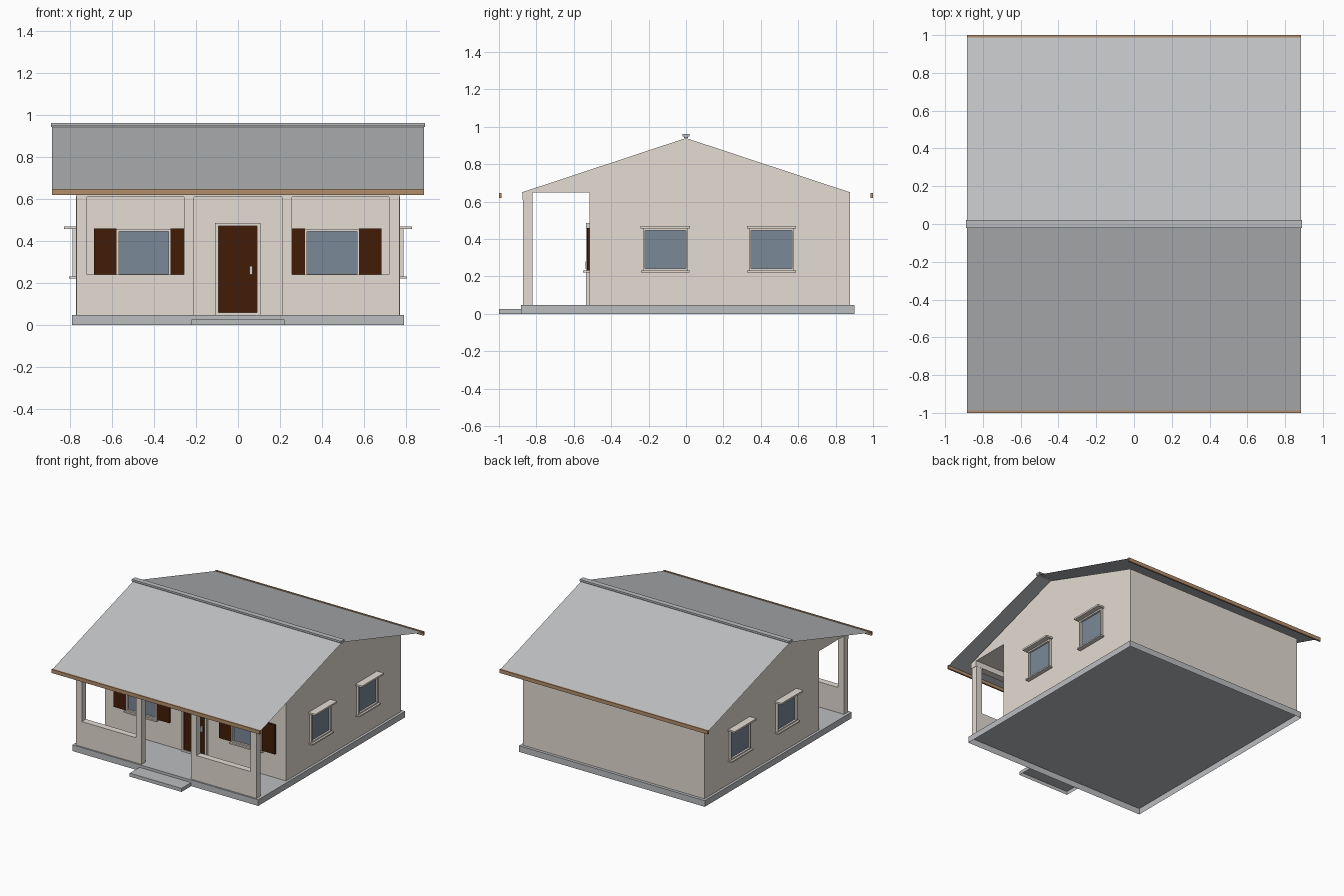
import bpy, bmesh

cube = bpy.data.objects.get("Cube")
if cube:
    bpy.data.objects.remove(cube, do_unlink=True)


def material(name, rgb):
    lin = [((c / 255 + 0.055) / 1.055) ** 2.4 for c in rgb] + [1]
    m = bpy.data.materials.new(name)
    m.use_nodes = True
    m.diffuse_color = lin
    m.node_tree.nodes["Principled BSDF"].inputs["Base Color"].default_value = lin
    return m


WALL = material("beige_plaster", (227, 220, 210))
ROOF = material("roof_grey", (191, 193, 195))
STONE = material("concrete_grey", (187, 189, 192))
WOOD = material("dark_wood", (66, 28, 7))
FASCIA = material("light_wood", (178, 143, 108))
GLASS = material("window_glass", (123, 136, 153))
METAL = material("handle_metal", (212, 212, 214))


def finish(name, bm, mat, open_bottom=False):
    bmesh.ops.recalc_face_normals(bm, faces=bm.faces)
    if open_bottom:
        low = min(v.co.z for v in bm.verts) + 0.001
        base = [f for f in bm.faces if all(v.co.z < low for v in f.verts)]
        bmesh.ops.delete(bm, geom=base, context="FACES")
    me = bpy.data.meshes.new(name)
    bm.to_mesh(me)
    bm.free()
    me.materials.append(mat)
    ob = bpy.data.objects.new(name, me)
    bpy.context.collection.objects.link(ob)
    return ob


def box(name, mat, xs, ys, zs, open_bottom=False):
    bm = bmesh.new()
    bmesh.ops.create_cube(bm, size=1)
    for v in bm.verts:
        for i, (a, b) in enumerate((xs, ys, zs)):
            v.co[i] = (a + b) / 2 + v.co[i] * (b - a)
    return finish(name, bm, mat, open_bottom)


def prism(name, mat, profile, half, open_bottom=False):
    """Extrude a (y, z) profile across the width of the house."""
    bm = bmesh.new()
    face = bm.faces.new([bm.verts.new((-half, y, z)) for y, z in profile])
    out = bmesh.ops.extrude_face_region(bm, geom=[face])["geom"]
    for v in out:
        if isinstance(v, bmesh.types.BMVert):
            v.co.x = half
    return finish(name, bm, mat, open_bottom)


FLOOR, EAVE, WALL_Y, FRONT = 0.047, 0.65, 0.877, -0.517

# Base slab and entrance step, hollow underneath
box("base_slab", STONE, (-0.79, 0.79), (-0.883, 0.9), (0, FLOOR), True)
box("entrance_step", STONE, (-0.22, 0.22), (-1, -0.883), (0, 0.027), True)

# House body, with the gable carried over the porch
prism("house_body", WALL, [(-WALL_Y, EAVE), (0, 0.94), (WALL_Y, EAVE),
                           (WALL_Y, FLOOR), (FRONT, FLOOR), (FRONT, EAVE)], 0.77, True)

# Roof sheet, ridge cap and eave boards
bm = bmesh.new()
rows = [[bm.verts.new((x, y, z)) for x in (-0.885, 0.885)]
        for y, z in ((-0.989, 0.642), (0, 0.946), (0.989, 0.642))]
for a, b in zip(rows, rows[1:]):
    bm.faces.new((a[0], a[1], b[1], b[0]))
finish("roof", bm, ROOF)
prism("ridge_cap", STONE, [(-0.02, 0.962), (0.02, 0.962), (0.02, 0.948), (0.012, 0.948),
                           (0.012, 0.941), (-0.012, 0.941), (-0.012, 0.948),
                           (-0.02, 0.948)], 0.89)
for name, s in (("front", -1), ("back", 1)):
    box(name + "_eave_board", FASCIA, (-0.885, 0.885),
        sorted((s * 0.987, s)), (0.619, 0.647))

# Porch beam, posts and low walls
box("porch_beam", WALL, (-0.77, 0.77), (-0.875, -0.82), (0.608, EAVE))
for side, s in (("left", 1), ("right", -1)):
    for part, a, b, top in (("outer_post", 0.718, 0.767, 0.608),
                            ("inner_post", 0.21, 0.257, 0.608),
                            ("low_wall", 0.257, 0.718, 0.24)):
        box(f"{side}_porch_{part}", WALL, sorted((s * a, s * b)), (-0.871, -0.821),
            (FLOOR, top), True)


def window(name, place, mid, half):
    """place(u range, depth range) turns wall coordinates into x and y ranges."""
    def slab(part, mat, u0, u1, depth, zs):
        box(f"{name}_{part}", mat, *place((mid + u0, mid + u1), depth), zs)

    t = 0.011
    slab("glass", GLASS, -half, half, (-0.005, 0.004), (0.24, 0.445))
    for part, e in (("frame_a", -half - t), ("frame_b", half)):
        slab(part, WALL, e, e + t, (0, 0.018), (0.232, 0.456))
    slab("frame_top", WALL, -half, half, (0, 0.018), (0.445, 0.456))
    slab("frame_bottom", WALL, -half, half, (0, 0.018), (0.232, 0.242))
    slab("sill", WALL, -half - 0.02, half + 0.02, (0, 0.033), (0.222, 0.232))


# Side windows with projecting lintels
for side, s in (("left", 1), ("right", -1)):
    def on_side(u, d, s=s):
        return sorted((s * (0.77 + d[0]), s * (0.77 + d[1]))), u
    for part, mid in (("front", -0.11), ("back", 0.457)):
        name = f"{side}_{part}_window"
        window(name, on_side, mid, 0.11)
        box(name + "_lintel", WALL, *on_side((mid - 0.132, mid + 0.132), (0, 0.057)),
            (0.456, 0.469))


# Front windows with shutters
def on_front(u, d):
    return u, (FRONT - d[1], FRONT - d[0])


for side, mid in (("left", 0.447), ("right", -0.449)):
    window(side + "_porch_window", on_front, mid, 0.118)
    for part, e in (("shutter_a", -0.236), ("shutter_b", 0.129)):
        box(f"{side}_{part}", WOOD, *on_front((mid + e, mid + e + 0.107), (0, 0.013)),
            (0.232, 0.458))

# Front door
box("door", WOOD, *on_front((-0.093, 0.09), (-0.005, 0.007)), (0.06, 0.47))
box("door_threshold", WALL, *on_front((-0.093, 0.09), (0, 0.015)), (FLOOR, 0.06), True)
box("door_frame_top", WALL, *on_front((-0.109, 0.106), (0, 0.017)), (0.47, 0.485))
for part, a, b in (("right", -0.109, -0.093), ("left", 0.09, 0.106)):
    box("door_frame_" + part, WALL, *on_front((a, b), (0, 0.017)), (FLOOR, 0.47), True)
box("door_handle", METAL, *on_front((0.054, 0.07), (0.007, 0.02)), (0.24, 0.28))
